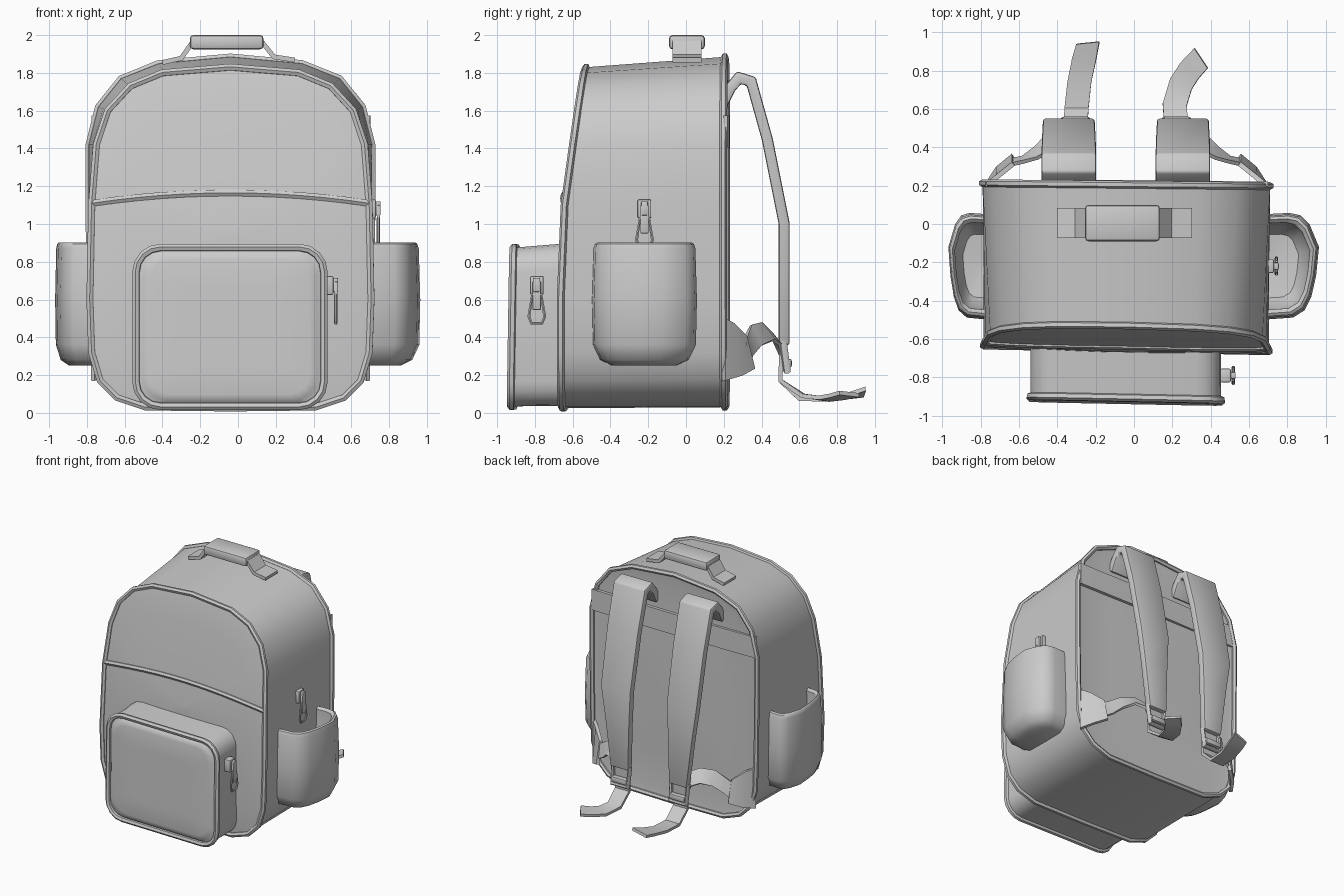
import bpy, math
from mathutils import Vector

if "Cube" in bpy.data.objects:
    bpy.data.objects.remove(bpy.data.objects["Cube"])

CX = -0.04  # centre line of the bag


def finish(ob, angle=35):
    bpy.ops.object.select_all(action='DESELECT')
    ob.select_set(True)
    bpy.context.view_layer.objects.active = ob
    if ob.type == 'CURVE':
        bpy.ops.object.convert(target='MESH')
    for m in list(ob.modifiers):
        bpy.ops.object.modifier_apply(modifier=m.name)
    bpy.ops.object.mode_set(mode='EDIT')
    bpy.ops.mesh.select_all(action='SELECT')
    bpy.ops.mesh.normals_make_consistent(inside=False)
    bpy.ops.object.mode_set(mode='OBJECT')
    bpy.ops.object.shade_smooth_by_angle(angle=math.radians(angle))
    return ob


def mesh_object(name, verts, faces):
    me = bpy.data.meshes.new(name)
    me.from_pydata(verts, [], faces)
    ob = bpy.data.objects.new(name, me)
    bpy.context.collection.objects.link(ob)
    return ob


def loft(name, rings, angle=35):
    """Skin closed rings in order and cap both ends."""
    n = len(rings[0])
    verts = [p for r in rings for p in r]
    faces = [(k * n + i, k * n + (i + 1) % n, (k + 1) * n + (i + 1) % n, (k + 1) * n + i)
             for k in range(len(rings) - 1) for i in range(n)]
    faces += [tuple(range(n)), tuple(range((len(rings) - 1) * n, len(rings) * n))]
    return finish(mesh_object(name, verts, faces), angle)


def tube(name, pts, radius, cyclic=False):
    cu = bpy.data.curves.new(name, 'CURVE')
    cu.dimensions = '3D'
    cu.bevel_depth = radius
    cu.bevel_resolution = 1
    cu.use_fill_caps = True
    sp = cu.splines.new('POLY')
    sp.points.add(len(pts) - 1)
    for q, p in zip(sp.points, pts):
        q.co = (*p, 1)
    sp.use_cyclic_u = cyclic
    ob = bpy.data.objects.new(name, cu)
    bpy.context.collection.objects.link(ob)
    return finish(ob, 50)


def ribbon(name, pts, widths, dirs, thick):
    """Flat strap along a path; dirs is one width direction or one per point."""
    if not isinstance(dirs, list):
        dirs = [dirs] * len(pts)
    verts = []
    for p, w, d in zip(pts, widths, dirs):
        d = Vector(d).normalized() * w / 2
        verts += [Vector(p) - d, Vector(p) + d]
    faces = [(2 * i, 2 * i + 1, 2 * i + 3, 2 * i + 2) for i in range(len(pts) - 1)]
    ob = mesh_object(name, verts, faces)
    s = ob.modifiers.new('s', 'SOLIDIFY')
    s.thickness, s.offset, s.use_even_offset = thick, 0, True
    if thick > 0.03:
        b = ob.modifiers.new('b', 'BEVEL')
        b.width, b.segments = 0.012, 2
    return finish(ob)


def box(name, lo, hi, bevel=0.01):
    lo, hi = Vector(lo), Vector(hi)
    bpy.ops.mesh.primitive_cube_add(size=1, location=(lo + hi) / 2)
    ob = bpy.context.object
    ob.name = name
    ob.scale = hi - lo
    bpy.ops.object.transform_apply(location=False, rotation=False, scale=True)
    b = ob.modifiers.new('b', 'BEVEL')
    b.width, b.segments = bevel, 2
    return finish(ob)


def outline(half):
    return [(CX + x, z) for x, z in half] + [(CX - x, z) for x, z in half[-2:0:-1]]


def inset(ring, s, cz, d=0.0):
    return [(CX + (x - CX) * s, cz + (z - cz) * s) for x, z in ring]


# main body: front outline leans back at the top, back outline is taller
front = outline([(0, .025), (.45, .03), (.6, .08), (.69, .17), (.735, .32), (.745, .6), (.735, 1.1),
                 (.71, 1.42), (.65, 1.6), (.53, 1.73), (.36, 1.80), (0, 1.83)])
back = outline([(0, .03), (.45, .035), (.6, .09), (.69, .18), (.735, .32), (.745, .6), (.75, 1.1),
                (.75, 1.42), (.70, 1.62), (.58, 1.77), (.38, 1.85), (0, 1.885)])


def yf(x, z):
    return -0.65 + 0.12 * max(0, (z - 0.95) / 0.88) - 0.02 * x


def front_ring(s, bulge):
    return [(x, yf(x, z) - bulge, z) for x, z in inset(front, s, 0.95)]


def back_ring(s, bulge):
    return [(x, 0.205 - 0.01 * x + bulge, z) for x, z in inset(back, s, 0.95)]


f0, b0 = front_ring(1, 0), back_ring(1, 0)
mid = [tuple((Vector(a) + Vector(b)) / 2) for a, b in zip(f0, b0)]
loft('main_body', [front_ring(s, h) for s, h in ((.02, .02), (.4, .02), (.75, .015), (.93, .008))]
     + [f0, mid, b0] + [back_ring(s, h) for s, h in ((.93, -.008), (.6, .0), (.02, .005))])
tube('front_piping', f0, 0.02, True)
tube('back_piping', b0, 0.02, True)

# curved seam across the front panel
seam = []
for i in range(13):
    t = i / 6 - 1
    x, z = CX + 0.735 * t, 1.11 + 0.055 * (1 - t * t)
    seam.append((x, yf(x, z) - 0.016 * (1 - t ** 4), z))
tube('front_seam_piping', seam, 0.02)


# front pocket
def round_rect(x0, x1, z0, z1, r, n=4):
    pts = []
    for k, (cx, cz) in enumerate(((x1 - r, z1 - r), (x0 + r, z1 - r), (x0 + r, z0 + r), (x1 - r, z0 + r))):
        for i in range(n + 1):
            a = math.pi / 2 * (k + i / n)
            pts.append((cx + r * math.cos(a), cz + r * math.sin(a)))
    return pts


def pocket_ring(y, s=1, dz=0):
    return [(x, y - 0.02 * x + 0.016 * z, z + dz * z) for x, z in inset(round_rect(-.54, .455, .035, .875, .13), s, .455)]


loft('front_pocket', [pocket_ring(-.60, 1, .03), pocket_ring(-.915), pocket_ring(-.917, .96),
                      pocket_ring(-.935, .92), pocket_ring(-.942, .85), pocket_ring(-.942, .5), pocket_ring(-.942, .02)])
tube('front_pocket_piping', pocket_ring(-.92), 0.021, True)

# open side pockets: outer shell, rim, inner shell
plan = [(-.04, .05), (.11, .058), (.17, .045), (.215, .0), (.265, -.12), (.25, -.27), (.225, -.38),
        (.19, -.45), (.13, -.488), (-.04, -.50)]
section = [(.25, .02), (.252, .62), (.28, .84), (.36, .98), (.6, 1), (.87, .97), (.895, .94), (.903, .89),
           (.885, .82), (.42, .8), (.34, .6), (.32, .02)]
for name, wall, sx in (('right_side_pocket', .70, 1), ('left_side_pocket', -.78, -.71)):
    loft(name, [[(wall + sx * (d * s if d > 0 else d), -.22 + (y + .22) * s, z) for d, y in plan]
                for z, s in section], 40)


# zip pulls on the right wall of the body and of the front pocket
def zip_pull(name, x, y, z):
    box(name + '_slider', (x - .02, y - .036, z - .10), (x + .035, y + .036, z), .008)
    box(name + '_bridge', (x + .03, y - .018, z - .085), (x + .06, y + .018, z - .01), .006)
    box(name + '_tab', (x + .04, y - .022, z - .18), (x + .057, y + .022, z - .03), .005)
    loop = [(-.024, -.1), (.024, -.1), (.042, -.215), (.028, -.25), (-.028, -.25), (-.042, -.215)]
    tube(name + '_loop', [(x + .048, y + a, z + b) for a, b in loop], 0.009, True)


zip_pull('main_zip', .695, -.22, 1.13)
zip_pull('pocket_zip', .47, -.79, .725)

# top carry handle
ribbon('handle_strap', [(-.40, .005, 1.855), (-.30, .005, 1.878), (-.25, .005, 1.95), (.13, .005, 1.96),
                        (.19, .005, 1.885), (.30, .005, 1.868)], [.155] * 6, (0, 1, 0), .025)
box('handle_grip', (-.255, -.09, 1.925), (.135, .10, 2.0), .018)

# band across the upper back
ribbon('back_band', [(-.775, .208, 1.49), (CX, .218, 1.49), (.70, .208, 1.49)], [.17] * 3, (0, 0, 1), .025)

# shoulder straps, buckles and webbing
for side, xs, xb, edge, sg in (('left', -.34, -.305, -.77, 1), ('right', .255, .222, .69, -1)):
    path = [(.19, 1.63), (.235, 1.72), (.28, 1.775), (.345, 1.755), (.43, 1.45), (.52, 1.0), (.52, .75), (.52, .36)]
    xx = [xs] * 6 + [xs * .6 + xb * .4, xb]
    ribbon(side + '_shoulder_strap', [(x, y, z) for x, (y, z) in zip(xx, path)],
           [.285, .285, .285, .285, .28, .27, .22, .16], (1, 0, 0), .058)
    # buckle frame with crossbar
    tube(side + '_buckle', [(xb - .075, .515, .37), (xb + .075, .515, .37), (xb + .07, .535, .22),
                            (xb - .07, .535, .22)], .02, True)
    box(side + '_buckle_bar', (xb - .07, .515, .24), (xb + .07, .56, .285), .01)
    # loose end
    if side == 'left':
        ends = [(-.30, .60, .075), (-.285, .74, .07), (-.26, .86, .09), (-.24, .945, .11)]
        dirs = [(1, 0, 0)] * 4 + [(1, -.1, .1), (1, .1, .3)]
    else:
        ends = [(.212, .62, .09), (.245, .73, .075), (.29, .80, .085), (.35, .865, .10)]
        dirs = [(1, 0, 0)] * 2 + [(1, -.1, 0), (1, -.5, .1), (.8, -.7, .1), (.55, -.83, .1)]
    ribbon(side + '_loose_webbing', [(xb, .505, .36), (xb, .50, .17)] + ends, [.125] * 6, dirs, .022)
    # fabric tab on the lower corner and webbing up to the buckle
    ribbon(side + '_lower_tab', [(edge, .20, .335), (edge + sg * .06, .27, .335), (edge + sg * .14, .335, .32)],
           [.33, .28, .18], [(0, 0, 1), (0, -.15, 1), (0, -.25, 1)], .025)
    ribbon(side + '_lower_webbing',
           [(edge + sg * .12, .32, .32), (edge + sg * .19, .335, .36), (edge + sg * .26, .37, .41),
            (edge + sg * .34, .43, .43), (xb - sg * .04, .475, .39), (xb, .505, .30)],
           [.12] * 6, [(0, -.2, 1), (0, -.2, 1), (.1 * sg, -.5, 1), (.4 * sg, -.6, .8), (.8 * sg, -.4, .5), (sg, 0, 0)], .02)
